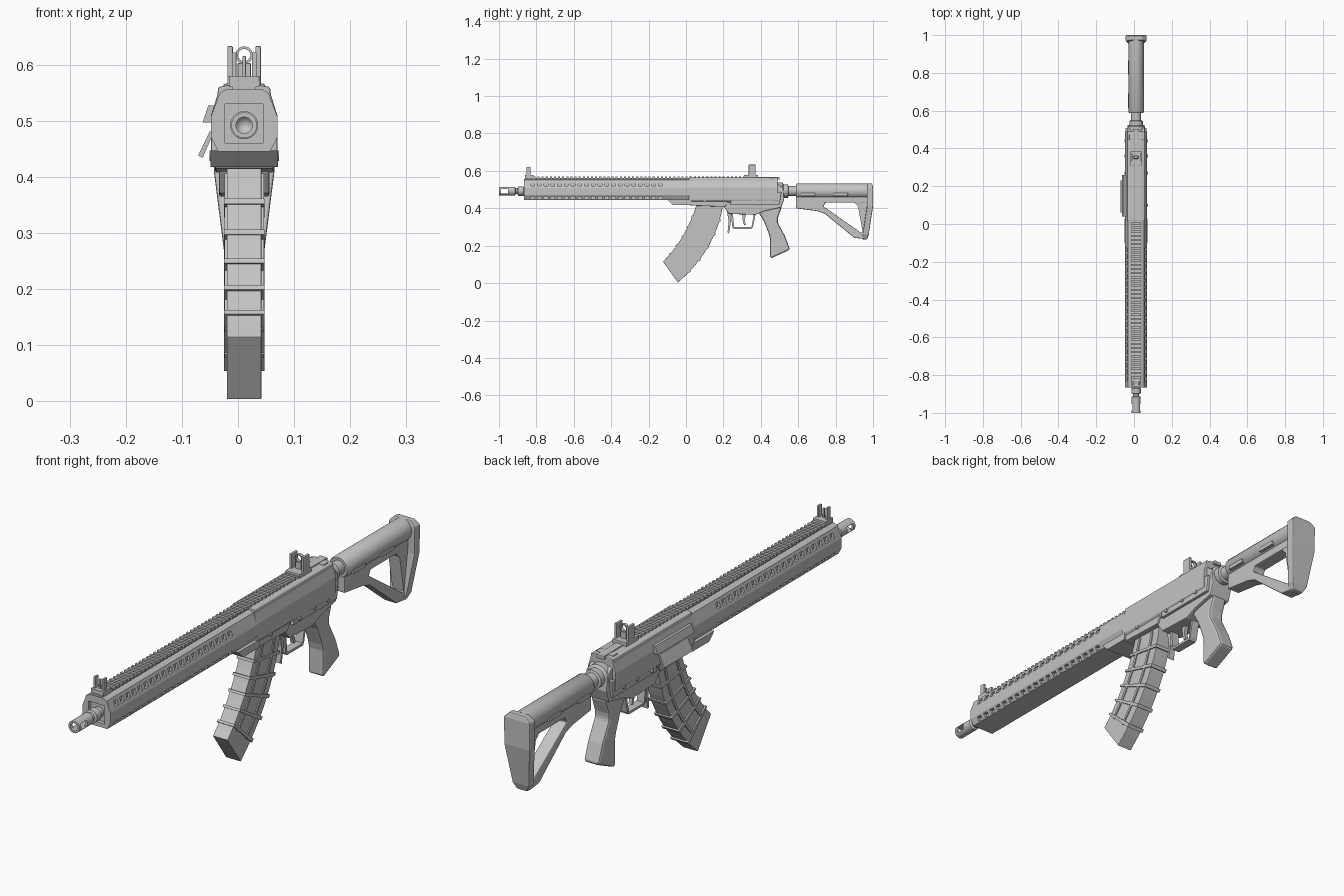
import bpy, bmesh, math
from mathutils import Vector, Matrix

CX, AXIS = 0.011, 0.492   # centre plane and bore height

if "Cube" in bpy.data.objects:
    bpy.data.objects.remove(bpy.data.objects["Cube"])

metal = bpy.data.materials.new("light_grey")
metal.use_nodes = True
grey = (0.55, 0.55, 0.55, 1)
metal.diffuse_color = grey
metal.node_tree.nodes["Principled BSDF"].inputs["Base Color"].default_value = grey


def finish(name, bm, bevel=0, smooth=False):
    bmesh.ops.recalc_face_normals(bm, faces=bm.faces)
    mesh = bpy.data.meshes.new(name)
    bm.to_mesh(mesh)
    bm.free()
    mesh.materials.append(metal)
    ob = bpy.data.objects.new(name, mesh)
    bpy.context.collection.objects.link(ob)
    if bevel:
        mod = ob.modifiers.new("bevel", "BEVEL")
        mod.width, mod.segments, mod.limit_method = bevel, 2, "ANGLE"
    if smooth:
        bpy.ops.object.select_all(action="DESELECT")
        ob.select_set(True)
        bpy.context.view_layer.objects.active = ob
        bpy.ops.object.shade_smooth_by_angle(angle=math.radians(35))
    return ob


def prism(bm, points, shift):
    """Extrude a flat polygon along a vector."""
    face = bm.faces.new([bm.verts.new(p) for p in points])
    ext = bmesh.ops.extrude_face_region(bm, geom=[face])
    bmesh.ops.translate(bm, vec=shift, verts=[v for v in ext["geom"] if isinstance(v, bmesh.types.BMVert)])


def add_side(bm, yz, half):
    prism(bm, [(CX - half, y, z) for y, z in yz], Vector((2 * half, 0, 0)))


def side_plate(name, yz, half, bevel=0):
    bm = bmesh.new()
    add_side(bm, yz, half)
    return finish(name, bm, bevel)


def long_section(name, half_profile, y0, y1, bevel=0):
    """Mirror a half section and run it along the barrel direction."""
    pts = [(CX + d, y0, z) for d, z in half_profile] + [(CX - d, y0, z) for d, z in reversed(half_profile)]
    bm = bmesh.new()
    prism(bm, pts, Vector((0, y1 - y0, 0)))
    return finish(name, bm, bevel)


def add_box(bm, x0, x1, y0, y1, z0, z1):
    prism(bm, [(x0, y0, z0), (x1, y0, z0), (x1, y1, z0), (x0, y1, z0)], Vector((0, 0, z1 - z0)))


def boxes(name, items, bevel=0):
    bm = bmesh.new()
    for b in items:
        add_box(bm, *b)
    return finish(name, bm, bevel)


def lathe(name, profile, z=AXIS):
    """Spin (y, radius) points around the lengthwise axis."""
    bm = bmesh.new()
    verts = [bm.verts.new((CX, y, z + r)) for y, r in profile]
    edges = [bm.edges.new(p) for p in zip(verts, verts[1:])]
    bmesh.ops.spin(bm, geom=verts + edges, cent=(CX, 0, z), axis=(0, 1, 0), angle=math.tau, steps=24)
    bmesh.ops.remove_doubles(bm, verts=bm.verts, dist=1e-5)
    return finish(name, bm, smooth=True)


def cut(ob, cutter):
    mod = ob.modifiers.new("cut", "BOOLEAN")
    mod.operation, mod.solver, mod.object = "DIFFERENCE", "EXACT", cutter
    with bpy.context.temp_override(object=ob, active_object=ob, selected_objects=[ob]):
        bpy.ops.object.modifier_apply(modifier=mod.name)
    bpy.data.objects.remove(cutter)


# Handguard with four rows of vent slots
guard = long_section("handguard", [(.03, .557), (.043, .55), (.059, .508), (.059, .47), (.046, .445)], -.865, .03)
slots = []
for i in range(20):
    y = -.83 + i * .036
    for z0, z1 in ((.518, .538), (.449, .464)):
        slots += [(CX + .042, CX + .08, y, y + .02, z0, z1), (CX - .08, CX - .042, y, y + .02, z0, z1)]
cut(guard, boxes("slot_cutter", slots))
cut(guard, boxes("front_recess_cutter", [(CX - .034, CX + .034, -.9, -.85, .46, .53)]))
side_plate("handguard_rear_lip", [(-.1, .447), (-.07, .418), (.03, .418), (.03, .447)], .06)

# Top rail
teeth = [(CX - .027, CX + .027, -.86 + i * .022, -.849 + i * .022, .561, .571) for i in range(55)]
boxes("top_rail", teeth + [(CX - .021, CX + .021, -.862, .48, .553, .563)])

# Muzzle device and barrel
muzzle = lathe("muzzle_device", [(-.9, 0), (-.92, .0145), (-1, .0145), (-1, .023), (-.915, .023), (-.91, .016),
                                 (-.9, .016), (-.897, .025), (-.87, .025), (-.865, .02), (-.84, .02), (-.84, 0)])
cut(muzzle, boxes("window_cutter", [(CX - .05, CX + .05, -.988, -.952, AXIS - .012, AXIS + .012)]))

# Receiver
long_section("upper_receiver", [(.027, .564), (.046, .56), (.048, .545), (.059, .51), (.059, .445), (.045, .43)],
             .015, .49, .003)
side_plate("magazine_well", [(.02, .46), (.02, .415), (.21, .408), (.235, .46)], .052, .003)
side_plate("lower_receiver", [(.2, .47), (.2, .41), (.23, .37), (.37, .365), (.42, .385), (.51, .405),
                              (.525, .45), (.52, .51), (.49, .53), (.4, .53)], .045, .004)
side_plate("receiver_side_panel", [(.25, .485), (.235, .42), (.5, .42), (.51, .485)], .056, .003)
bm = bmesh.new()
for y, z in ((.27, .435), (.36, .44), (.44, .44), (.1, .44)):
    m = Matrix.Translation((CX, y, z)) @ Matrix.Rotation(math.pi / 2, 4, "Y")
    bmesh.ops.create_cone(bm, cap_ends=True, segments=12, radius1=.007, radius2=.007, depth=.124, matrix=m)
finish("receiver_pins", bm)

# Charging handle
boxes("charging_handle", [(CX - .016, CX + .016, .38, .5, .553, .568), (CX - .037, CX + .037, .445, .475, .548, .566)],
      .003)

# Ejection port housing and open cover on the far side
bm = bmesh.new()
prism(bm, [(-.063, .04, .497), (-.053, .04, .527), (-.03, .04, .527), (-.03, .04, .497)], Vector((0, .22, 0)))
finish("ejection_housing", bm)
bm = bmesh.new()
prism(bm, [(-.05, .06, .482), (-.071, .06, .438), (-.063, .06, .434), (-.044, .06, .478)], Vector((0, .17, 0)))
finish("port_cover", bm)

# Curved magazine described by its front and rear edge curves
def bezier(a, b, c, t):
    return Vector(a) * (1 - t) ** 2 + Vector(b) * 2 * t * (1 - t) + Vector(c) * t * t


def mag(t, s):
    front = bezier((.06, .43), (.0015, .2375), (-.123, .115), t)
    rear = bezier((.2, .43), (.1655, .1835), (-.043, .003), t)
    return front.lerp(rear, s)


def mag_patch(bm, t0, t1, s0, s1, half, n=10):
    ts = [t0 + (t1 - t0) * i / n for i in range(n + 1)]
    add_side(bm, [mag(t, s0) for t in ts] + [mag(t, s1) for t in reversed(ts)], half)


bm = bmesh.new()
mag_patch(bm, 0, 1, 0, 1, .031)
finish("magazine_body", bm, .002)
bm = bmesh.new()
for t in (.2, .36, .52, .68, .84):
    mag_patch(bm, t - .013, t + .013, -.035, 1.035, .036, 1)
for s in (.2, .7):
    mag_patch(bm, .06, .86, s, s + .07, .035)
finish("magazine_ribs", bm)

# Grip, trigger group
side_plate("grip", [(.374, .4), (.417, .33), (.444, .26), (.45, .235), (.449, .136), (.46, .135), (.556, .179),
                    (.53, .25), (.49, .325), (.492, .35), (.513, .41)], .032, .01)
side_plate("trigger_guard", [(.24, .38), (.247, .3), (.255, .29), (.35, .29), (.358, .3), (.375, .38), (.365, .38),
                             (.35, .299), (.257, .299), (.25, .38)], .016)
side_plate("trigger", [(.3, .375), (.325, .375), (.313, .34), (.32, .312), (.311, .31), (.302, .338)], .007)
side_plate("magazine_catch", [(.215, .41), (.235, .41), (.24, .33), (.23, .265), (.222, .27), (.228, .33)], .012)

# Buffer tube and stock
lathe("buffer_tube", [(.48, 0), (.48, .046), (.515, .046), (.522, .036), (.545, .036), (.548, .027), (.6, .027), (.6, 0)])
lathe("stock_tube", [(.587, 0), (.587, .037), (.593, .041), (.975, .041), (.975, 0)])
frame = side_plate("stock_frame", [(.588, .5), (.97, .5), (.975, .43), (.745, .43), (.735, .41), (.935, .27),
                                   (.965, .275), (.96, .235), (.9, .242), (.74, .372), (.7, .385), (.588, .4)], .026, .004)
boxes("stock_slot_frames", [(CX - .043, CX + .043, y, y + .075, .465, .481) for y in (.615, .79)], .002)
side_plate("stock_rear_web", [(.89, .44), (.975, .44), (.965, .26), (.945, .27), (.92, .41)], .024)

# Butt pad, tapered towards the toe
bm = bmesh.new()
rings = []
for z, d, y0, y1 in ((.532, .035, .972, .995), (.512, .055, .967, 1), (.41, .054, .967, 1), (.26, .035, .945, .977),
                     (.234, .022, .94, .968)):
    rings.append([bm.verts.new(p) for p in ((CX - d, y0, z), (CX + d, y0, z), (CX + d, y1, z), (CX - d, y1, z))])
for a, b in zip(rings, rings[1:]):
    for i in range(4):
        bm.faces.new((a[i], a[(i + 1) % 4], b[(i + 1) % 4], b[i]))
bm.faces.new(rings[0])
bm.faces.new(rings[-1])
finish("butt_pad", bm, .004)

# Rear sight: ears, aperture ring and base
ears = [(CX + s * .025 - .005, CX + s * .025 + .005, .335, .372, .565, .633) for s in (-1, 1)]
boxes("rear_sight", ears + [(CX - .03, CX + .03, .31, .385, .56, .579), (CX - .012, CX + .012, .345, .362, .575, .603)],
      .002)
lathe("aperture_ring", [(.348, .011), (.348, .0155), (.36, .0155), (.36, .011), (.348, .011)], .617)

# Front sight: ears and post
ears = [(CX + s * .018 - .004, CX + s * .018 + .004, -.852, -.832, .575, .622) for s in (-1, 1)]
boxes("front_sight", ears + [(CX - .027, CX + .027, -.86, -.815, .56, .579), (CX - .003, CX + .003, -.845, -.839, .575, .615)],
      .001)
